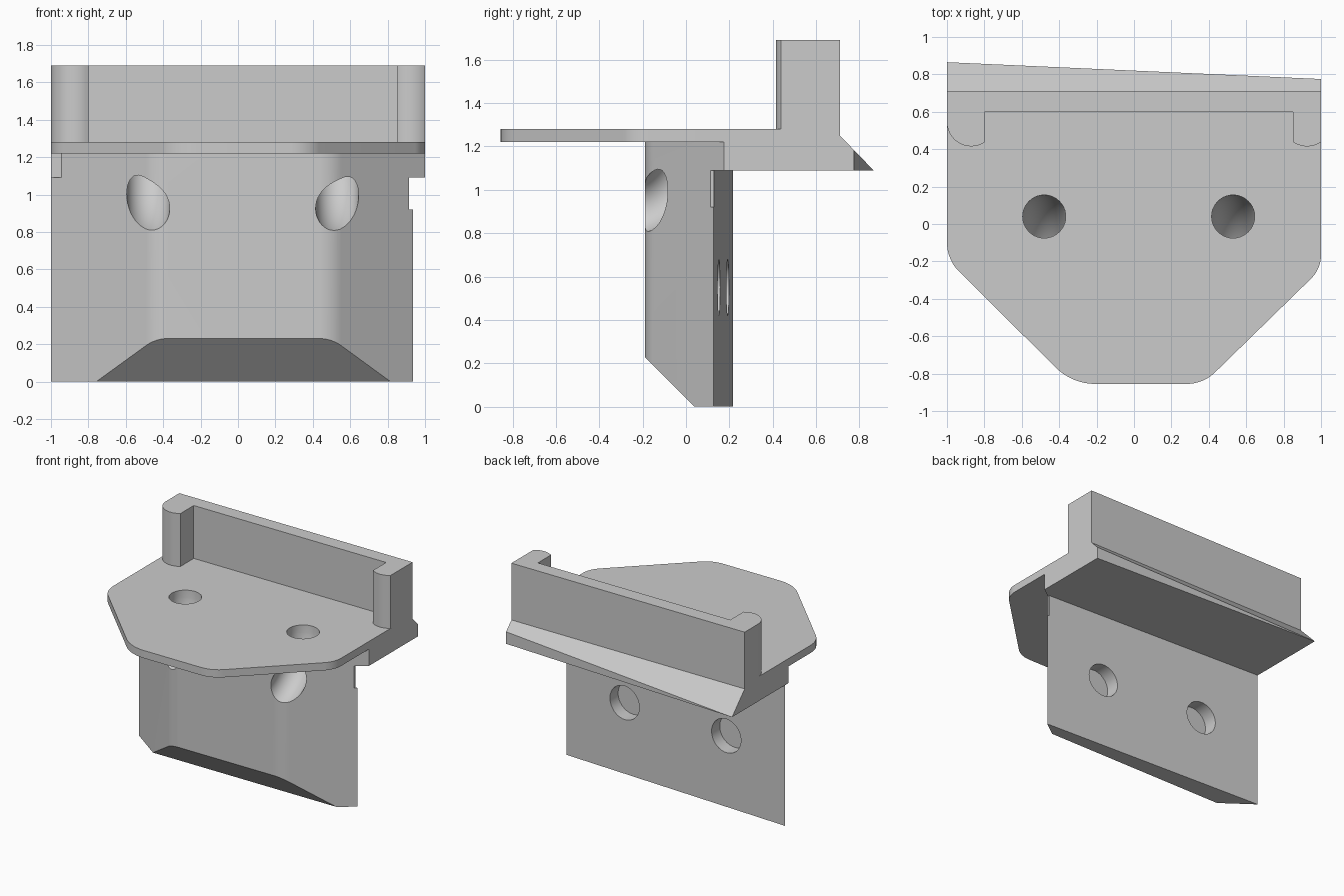
import bpy, bmesh
from math import tan, cos, sin, radians, pi
from mathutils import Vector, Matrix

old = bpy.data.objects.get("Cube")
if old:
    bpy.data.objects.remove(old, do_unlink=True)

grey = bpy.data.materials.new("light grey")
grey.use_nodes = True
grey.diffuse_color = (0.6, 0.6, 0.6, 1)
grey.node_tree.nodes["Principled BSDF"].inputs["Base Color"].default_value = grey.diffuse_color


def arc(cx, cy, r, first, last, steps=14):
    """Points along a circular arc, angles in radians."""
    angles = [first + (last - first) * k / steps for k in range(steps + 1)]
    return [(cx + r * cos(t), cy + r * sin(t)) for t in angles]


def fillet(points):
    """Outline from (x, y, radius) corners, rounding those with a radius."""
    out = []
    for i, (x, y, r) in enumerate(points):
        p = Vector((x, y))
        if not r:
            out.append((x, y))
            continue
        a = (Vector(points[i - 1][:2]) - p).normalized()
        b = (Vector(points[(i + 1) % len(points)][:2]) - p).normalized()
        half = a.angle(b) / 2
        middle = (a + b).normalized()
        centre = p + middle * r / sin(half)
        # The outlines run anticlockwise, so each arc sweeps with growing angle
        facing = Vector((1, 0)).angle_signed(-middle) * -1
        sweep = pi / 2 - half
        out += arc(centre.x, centre.y, r, facing - sweep, facing + sweep)
    return out


def finish(name, bm):
    bmesh.ops.recalc_face_normals(bm, faces=bm.faces)
    mesh = bpy.data.meshes.new(name)
    bm.to_mesh(mesh)
    bm.free()
    mesh.materials.append(grey)
    obj = bpy.data.objects.new(name, mesh)
    bpy.context.collection.objects.link(obj)
    return obj


def extrude(name, corners, direction):
    """Solid prism from a loop of 3D corners."""
    bm = bmesh.new()
    face = bm.faces.new([bm.verts.new(c) for c in corners])
    new = bmesh.ops.extrude_face_region(bm, geom=[face])["geom"]
    bmesh.ops.translate(bm, vec=direction, verts=[v for v in new if isinstance(v, bmesh.types.BMVert)])
    return finish(name, bm)


def slab(name, outline, z0, z1):
    return extrude(name, [(x, y, z0) for x, y in outline], (0, 0, z1 - z0))


def slice_off(obj, point, normal):
    """Remove everything on the normal side of a plane and cap the cut."""
    bm = bmesh.new()
    bm.from_mesh(obj.data)
    bmesh.ops.bisect_plane(bm, geom=bm.verts[:] + bm.edges[:] + bm.faces[:],
                           plane_co=point, plane_no=normal, clear_outer=True)
    bmesh.ops.holes_fill(bm, edges=[e for e in bm.edges if e.is_boundary], sides=0)
    bmesh.ops.recalc_face_normals(bm, faces=bm.faces)
    bm.to_mesh(obj.data)
    bm.free()


def activate(obj):
    bpy.ops.object.select_all(action="DESELECT")
    obj.select_set(True)
    bpy.context.view_layer.objects.active = obj


def subtract(obj, cutter):
    mod = obj.modifiers.new("cut", "BOOLEAN")
    mod.operation = "DIFFERENCE"
    mod.solver = "EXACT"
    mod.object = cutter
    activate(obj)
    bpy.ops.object.modifier_apply(modifier=mod.name)


# Thin shelf plate with rounded, clipped front corners
plate = slab("shelf_plate", fillet([
    (-1, 0.175, 0), (-1, -0.19, 0.22), (-0.33, -0.855, 0.3),
    (0.37, -0.855, 0.22), (1, -0.24, 0.18), (1, 0.175, 0)]), 1.22, 1.28)

# Back rail: ledge, upright wall and sloped lip, trimmed at a slight skew
rail = extrude("back_rail", [(-1, y, z) for y, z in [
    (0.175, 1.09), (0.865, 1.09), (0.71, 1.25), (0.71, 1.69),
    (0.6, 1.69), (0.6, 1.28), (0.175, 1.28)]], (2, 0, 0))
slice_off(rail, (0, 0.82, 0), (0.045, 1, 0))

# Round-nosed end posts
posts = []
for name, cx, first, last, x0, x1 in [("right_end_post", -0.87, 180, 303, -1, -0.8),
                                      ("left_end_post", 0.925, 235, 305, 0.85, 1)]:
    nose = arc(cx, 0.545, 0.13, radians(first), radians(last))
    posts.append(slab(name, [(x0, 0.6)] + nose + [(x1, 0.6)], 1.28, 1.69))

# Lower block with angled sides and a chamfered foot
block = slab("lower_block", fillet([
    (-1, 0.216, 0), (-0.44, -0.19, 0.2), (0.5, -0.19, 0.2), (1, 0.175, 0)]), 0, 1.22)
slice_off(block, (0, 0.04, 0), (0, -1, -1))

# Skewed back face below the rail, and a small notch at the thin edge
cutters = [
    slab("back_cutter", [(-1.1, 0.2205), (1.1, 0.1215), (1.1, 0.4), (-1.1, 0.4)], -0.1, 1.09),
    slab("edge_cutter", [(0.935, -0.3), (1.1, -0.3), (1.1, 0.3), (0.935, 0.3)], -0.1, 1.09),
    slab("notch_cutter", [(0.915, -0.3), (1.1, -0.3), (1.1, 0.3), (0.915, 0.3)], 0.92, 1.09)]
for cutter in cutters:
    subtract(block, cutter)

# Curved channels from the plate to the front, and round pockets in the back
for channel_x, pocket_x in ((-0.48, -0.48), (0.53, 0.42)):
    bpy.ops.mesh.primitive_torus_add(major_radius=0.39, minor_radius=0.115,
                                     major_segments=96, minor_segments=40)
    channel = bpy.context.object
    channel.name = "channel_cutter"
    channel.data.transform(Matrix.Translation((channel_x, -0.35, 1.28)) @ Matrix.Rotation(pi / 2, 4, "Y"))
    slice_off(channel, (0, -0.35, 0), (0, -1, 0))
    subtract(plate, channel)
    subtract(block, channel)

    bm = bmesh.new()
    bmesh.ops.create_cone(bm, cap_ends=True, segments=48, radius1=0.13, radius2=0.13, depth=0.4,
                          matrix=Matrix.Translation((pocket_x, 0.265 - 0.045 * pocket_x, 0.55))
                          @ Matrix.Rotation(pi / 2, 4, "X"))
    pocket = finish("pocket_cutter", bm)
    subtract(block, pocket)
    cutters += [channel, pocket]

for cutter in cutters:
    bpy.data.objects.remove(cutter, do_unlink=True)

for obj in [plate, rail, block] + posts:
    activate(obj)
    bpy.ops.object.shade_smooth_by_angle(angle=radians(25))
